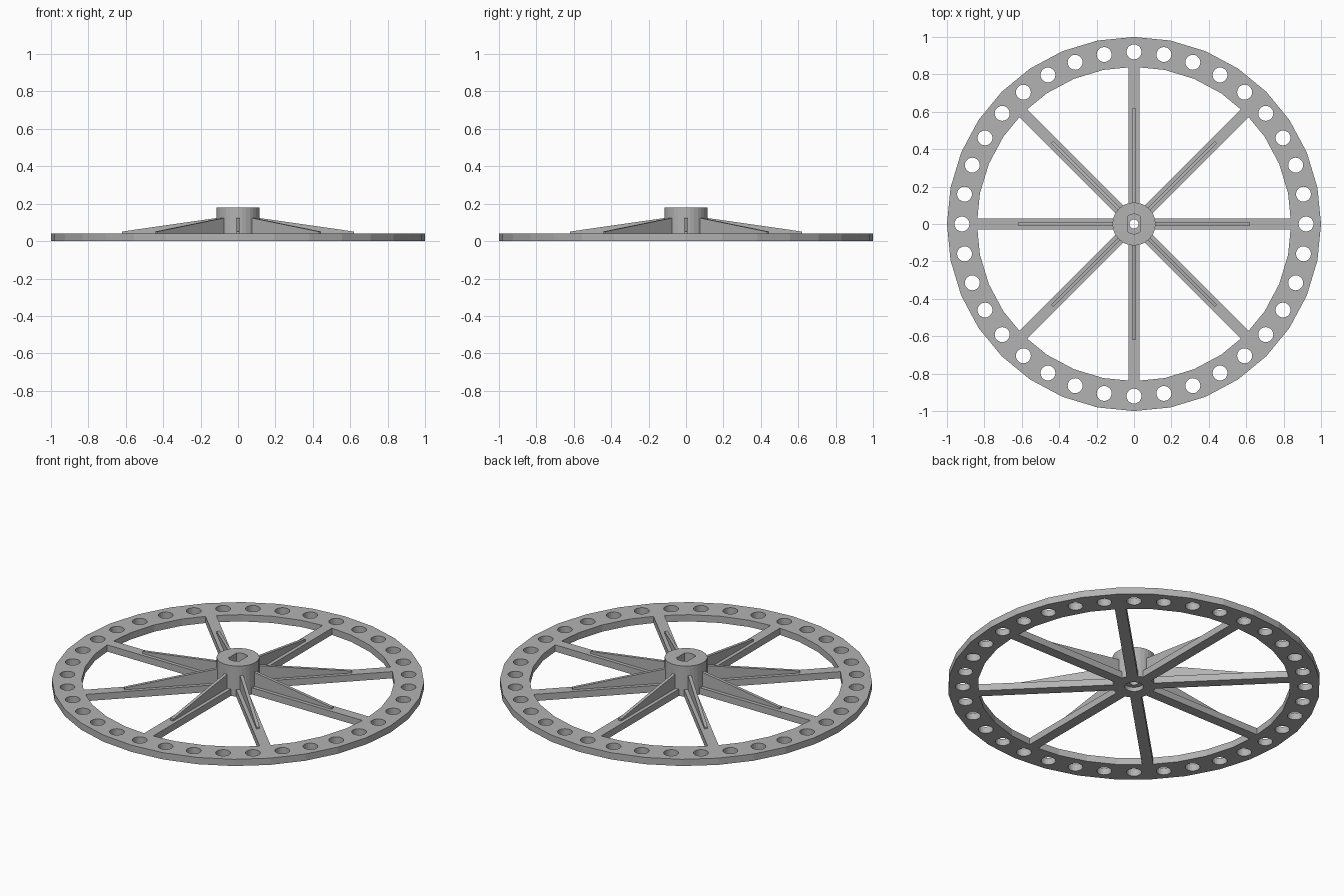
import bpy, bmesh
from math import sin, cos, tan, radians, asin, pi
from mathutils import Matrix

cube = bpy.data.objects.get("Cube")
if cube:
    bpy.data.objects.remove(cube, do_unlink=True)

GREY = (0.45, 0.45, 0.45, 1)
grey = bpy.data.materials.new("light grey plastic")
grey.use_nodes = True
grey.diffuse_color = GREY
grey.node_tree.nodes["Principled BSDF"].inputs["Base Color"].default_value = GREY

THICK = 0.04
SPOKES, HOLES, SIDES = 8, 36, 32
RIM_IN, HOLE_RING = 0.84, 0.92
HALF_SPOKE = 0.03
HUB_R, HUB_TOP = 0.115, 0.18


def add_object(name, mesh):
    obj = bpy.data.objects.new(name, mesh)
    bpy.context.collection.objects.link(obj)
    mesh.materials.clear()
    mesh.materials.append(grey)
    return obj


def ring(radius, sides=SIDES, cx=0, cy=0):
    return [(cx + radius * cos(2 * pi * i / sides), cy + radius * sin(2 * pi * i / sides))
            for i in range(sides)]


def turned(points, angle):
    c, s = cos(angle), sin(angle)
    return [(x * c - y * s, x * s + y * c) for x, y in points]


def plate(name, loops, z0, z1):
    """Flat plate from an outline and hole loops, between two heights."""
    curve = bpy.data.curves.new(name, "CURVE")
    curve.dimensions = "2D"
    curve.fill_mode = "BOTH"
    curve.extrude = (z1 - z0) / 2
    for loop in loops:
        spline = curve.splines.new("POLY")
        spline.points.add(len(loop) - 1)
        for p, (x, y) in zip(spline.points, loop):
            p.co = (x, y, 0, 1)
        spline.use_cyclic_u = True
    temp = bpy.data.objects.new(name, curve)
    mesh = bpy.data.meshes.new_from_object(temp)
    bpy.data.objects.remove(temp)
    bm = bmesh.new()
    bm.from_mesh(mesh)
    bmesh.ops.remove_doubles(bm, verts=bm.verts, dist=1e-5)
    bmesh.ops.translate(bm, verts=bm.verts, vec=(0, 0, (z0 + z1) / 2))
    bmesh.ops.recalc_face_normals(bm, faces=bm.faces)
    for f in bm.faces:
        f.smooth = False
    bm.to_mesh(mesh)
    bm.free()
    return add_object(name, mesh)


# Rim and spokes: one plate with a ring of holes and windows between spokes
step = 2 * pi / SIDES
sector = 2 * pi / SPOKES
corner = (RIM_IN - HALF_SPOKE * tan(step / 2), HALF_SPOKE)
far_corner = turned([(corner[0], -corner[1])], sector)[0]
inner = HALF_SPOKE / sin(sector / 2)
window = [(inner * cos(sector / 2), inner * sin(sector / 2)), corner]
window += [(RIM_IN * cos(i * step), RIM_IN * sin(i * step)) for i in range(1, SIDES // SPOKES)]
window.append(far_corner)

loops = [ring(1.0), ring(0.06)]
loops += [turned(window, k * sector) for k in range(SPOKES)]
for k in range(HOLES):
    a = 2 * pi * k / HOLES
    loops.append(ring(0.04, 20, HOLE_RING * cos(a), HOLE_RING * sin(a)))
plate("rim_and_spokes", loops, 0, THICK)

# Hub with a two-flat shaft socket above and a screw recess below
hub = plate("hub", [ring(HUB_R)], 0, HUB_TOP)
flat, socket_r = 0.036, 0.053
half = asin(flat / socket_r)
arc = [(socket_r * sin(half * t / 4), socket_r * cos(half * t / 4)) for t in range(-4, 5)]
socket = arc + turned(arc, pi)
cutters = [
    plate("socket_cutter", [socket], 0.05, HUB_TOP + 0.05),
    plate("screw_hole_cutter", [ring(0.024, 20)], -0.05, HUB_TOP + 0.06),
    plate("screw_recess_cutter", [ring(0.05)], -0.06, 0.025),
]
for cutter in cutters:
    cutter.hide_render = True
    mod = hub.modifiers.new(cutter.name, "BOOLEAN")
    mod.operation = "DIFFERENCE"
    mod.solver = "EXACT"
    mod.object = cutter
graph = bpy.context.evaluated_depsgraph_get()
hub_mesh = bpy.data.meshes.new_from_object(hub.evaluated_get(graph))
hub.modifiers.clear()
hub.data = hub_mesh
for cutter in cutters:
    bpy.data.objects.remove(cutter, do_unlink=True)

# Tapered stiffening ribs on top of the spokes
RIB_W = 0.018
profile = [(0.105, 0.03), (0.62, 0.03), (0.62, 0.051), (0.105, 0.125)]
bm = bmesh.new()
for k in range(SPOKES):
    verts = [bm.verts.new((x, -RIB_W / 2, z)) for x, z in profile]
    face = bm.faces.new(verts)
    grown = bmesh.ops.extrude_face_region(bm, geom=[face])["geom"]
    new = [g for g in grown if isinstance(g, bmesh.types.BMVert)]
    bmesh.ops.translate(bm, verts=new, vec=(0, RIB_W, 0))
    bmesh.ops.rotate(bm, verts=verts + new, cent=(0, 0, 0),
                     matrix=Matrix.Rotation(k * sector, 3, "Z"))
bmesh.ops.recalc_face_normals(bm, faces=bm.faces)
rib_mesh = bpy.data.meshes.new("spoke_ribs")
bm.to_mesh(rib_mesh)
bm.free()
add_object("spoke_ribs", rib_mesh)
